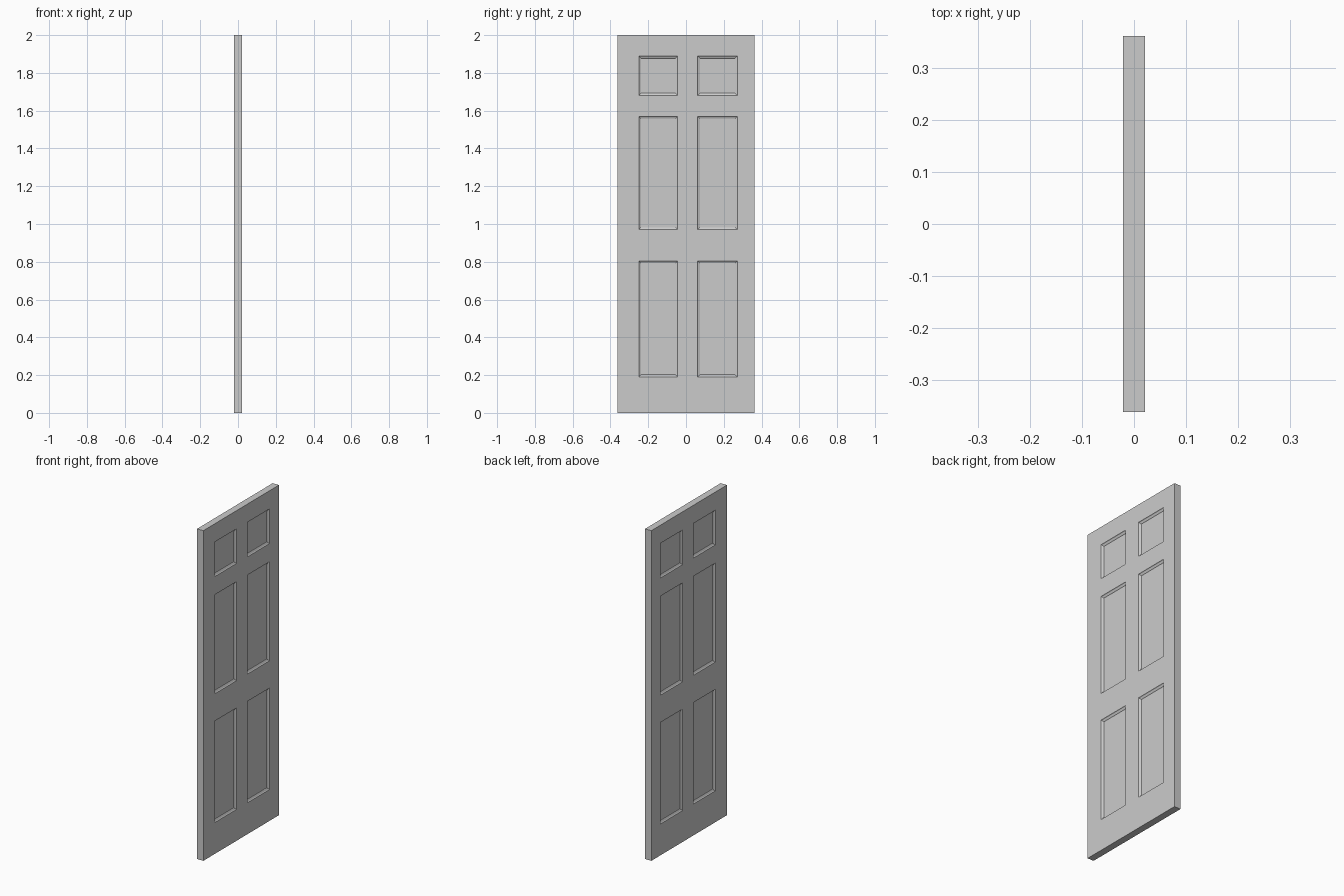
import bpy, bmesh

if "Cube" in bpy.data.objects:
    bpy.data.objects.remove(bpy.data.objects["Cube"])

HALF = 0.021
YS = [-0.362, -0.25, -0.044, 0.062, 0.272, 0.362]
ZS = [0, 0.19, 0.805, 0.97, 1.57, 1.68, 1.89, 2.0]

bm = bmesh.new()
panels = []

# front and back faces of the door, split into a grid of rails, stiles and panels
grids = {}
for side in (1, -1):
    v = [[bm.verts.new((side * HALF, y, z)) for z in ZS] for y in YS]
    grids[side] = v
    for i in range(len(YS) - 1):
        for j in range(len(ZS) - 1):
            loop = [v[i][j], v[i + 1][j], v[i + 1][j + 1], v[i][j + 1]]
            face = bm.faces.new(loop if side > 0 else loop[::-1])
            if i in (1, 3) and j in (1, 3, 5):
                panels.append(face)

# edge faces around the slab
def rim(v):
    ny, nz = len(YS) - 1, len(ZS) - 1
    return ([v[i][0] for i in range(ny)] + [v[ny][j] for j in range(nz)] +
            [v[i][nz] for i in range(ny, 0, -1)] + [v[0][j] for j in range(nz, 0, -1)])

a, b = rim(grids[1]), rim(grids[-1])
for k in range(len(a)):
    n = (k + 1) % len(a)
    bm.faces.new((a[n], a[k], b[k], b[n]))
bm.normal_update()

# stepped moulding sunk into each of the panels
for width, depth in ((0.004, -0.004), (0.012, -0.004), (0.002, -0.002)):
    bmesh.ops.inset_individual(bm, faces=panels, thickness=width, depth=depth)
bmesh.ops.recalc_face_normals(bm, faces=bm.faces)

# merge the coplanar grid cells
bmesh.ops.dissolve_limit(bm, angle_limit=0.01, verts=bm.verts, edges=bm.edges)

mesh = bpy.data.meshes.new("door_panel")
bm.to_mesh(mesh)
bm.free()
door = bpy.data.objects.new("door_panel", mesh)
bpy.context.collection.objects.link(door)
